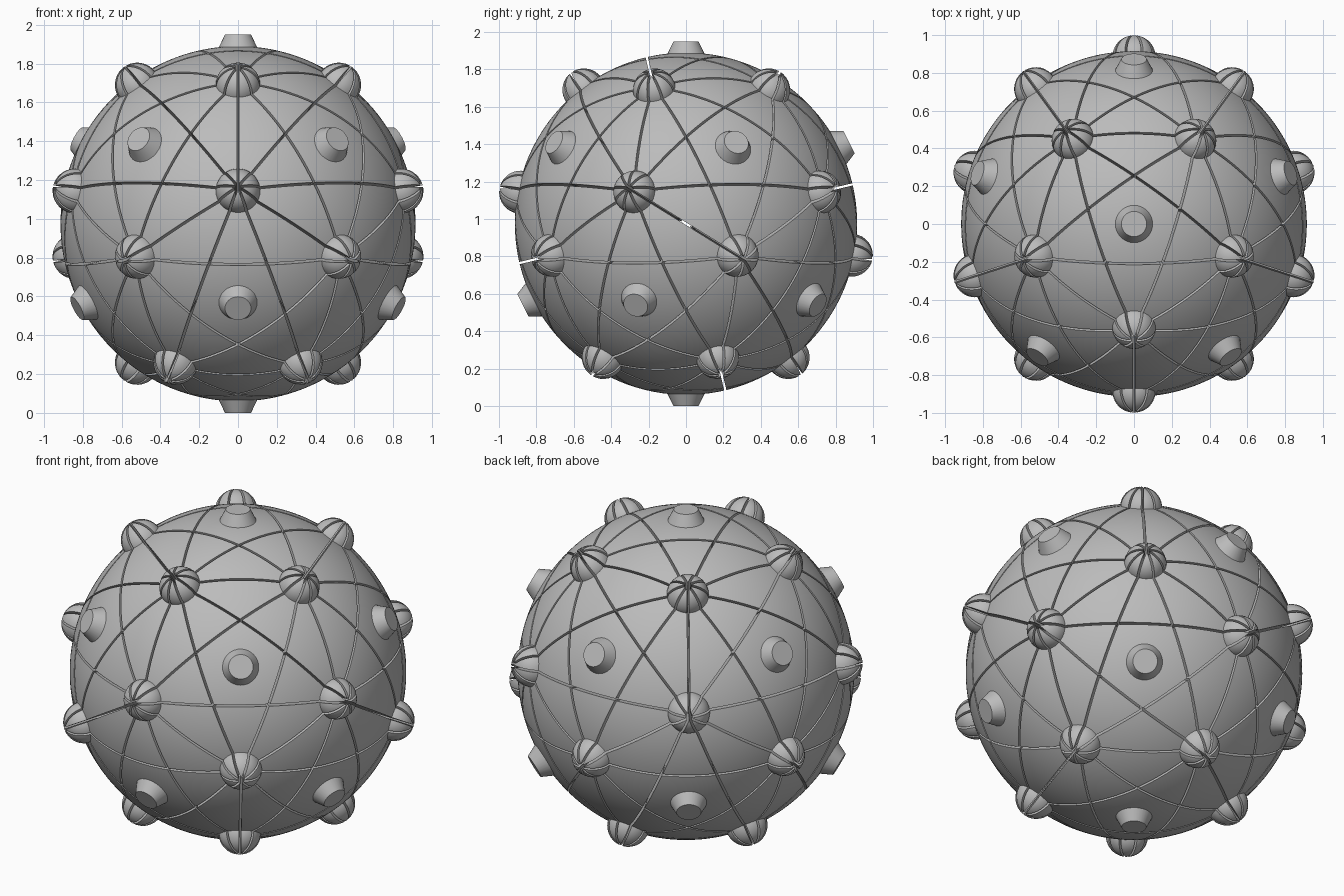
import bpy, bmesh, math
from mathutils import Vector, Matrix

if "Cube" in bpy.data.objects:
    bpy.data.objects.remove(bpy.data.objects["Cube"])

R = 0.915                 # ball radius
STUD_C, STUD_R = 0.90, 0.115   # round stud centre distance and radius
GAP = 0.012               # slot width between pieces
CZ = 0.975                # height of ball centre

grey = bpy.data.materials.new("grey")
grey.diffuse_color = (0.5, 0.5, 0.5, 1)
grey.use_nodes = True
grey.node_tree.nodes["Principled BSDF"].inputs["Base Color"].default_value = grey.diffuse_color

# corners of the top pentagon of a dodecahedron
POLAR = math.acos(0.7947)
V = [Vector((math.sin(POLAR) * math.cos(a), math.sin(POLAR) * math.sin(a), math.cos(POLAR)))
     for a in (math.radians(-90 + 72 * k) for k in range(5))]


def side(i, j, sign=1):
    """Plane normal through the centre and corners i, j; +1 keeps the pentagon centre side."""
    n = V[i % 5].cross(V[j % 5]).normalized()
    return n * sign if n.z > 0 else n * -sign


def clip(bm, normal, dist):
    """Keep the part beyond the plane and close the cut."""
    geom = bm.verts[:] + bm.edges[:] + bm.faces[:]
    bmesh.ops.bisect_plane(bm, geom=geom, dist=1e-6, plane_co=normal * dist,
                           plane_no=normal, clear_inner=True)
    rim = [e for e in bm.edges if e.is_boundary]
    if rim:
        bmesh.ops.holes_fill(bm, edges=rim, sides=0)


def make_mesh(name, planes, corners, cone=False):
    """Wedge of the ball between the planes, with its share of the studs."""
    mesh = bpy.data.meshes.new(name)
    out = bmesh.new()

    def add(bm):
        tmp = bpy.data.meshes.new("tmp")
        bm.to_mesh(tmp)
        bm.free()
        out.from_mesh(tmp)
        bpy.data.meshes.remove(tmp)

    # ball wedge
    bm = bmesh.new()
    bmesh.ops.create_icosphere(bm, subdivisions=6, radius=R)
    for n in planes:
        clip(bm, n, GAP / 2)
    add(bm)
    # slices of the round studs
    for c in corners:
        bm = bmesh.new()
        m = Matrix.Translation(V[c] * STUD_C) @ V[c].to_track_quat('Z', 'Y').to_matrix().to_4x4()
        bmesh.ops.create_uvsphere(bm, u_segments=36, v_segments=18, radius=STUD_R, matrix=m)
        clip(bm, V[c], 0.86)
        for n in planes:
            clip(bm, n, GAP / 2)
        add(bm)
    # flat-topped cone stud
    if cone:
        bm = bmesh.new()
        bmesh.ops.create_cone(bm, cap_ends=True, segments=32, radius1=0.113, radius2=0.067,
                              depth=0.095, matrix=Matrix.Translation((0, 0, 0.9275)))
        add(bm)
    bmesh.ops.recalc_face_normals(out, faces=out.faces[:])
    for f in out.faces:
        f.smooth = True
    out.to_mesh(mesh)
    out.free()
    mesh.set_sharp_from_angle(angle=math.radians(25))
    mesh.materials.append(grey)
    return mesh


# three piece shapes cut out by the pentagram lines
centre = make_mesh("centre_panel", [side(k, k + 2) for k in range(5)], [], cone=True)
tip = make_mesh("star_tip", [side(0, 2), side(0, 3), side(1, 4, -1)], [0])
edge = make_mesh("edge_panel", [side(0, 1), side(0, 2, -1), side(1, 4, -1)], [0, 1])


def place(name, mesh, m):
    ob = bpy.data.objects.new(name, mesh)
    bpy.context.collection.objects.link(ob)
    ob.matrix_world = Matrix.Translation((0, 0, CZ)) @ m


# twelve pentagons: top, its five neighbours, and the same turned upside down
upper = [Matrix.Identity(4)]
for k in range(5):
    upper.append(Matrix.Rotation(math.pi, 4, (V[k] + V[(k + 1) % 5]).normalized()))
flip = Matrix.Rotation(math.pi, 4, 'X')
for f, m in enumerate(upper + [flip @ u for u in upper]):
    place(f"centre_panel_{f}", centre, m)
    for k in range(5):
        turn = m @ Matrix.Rotation(math.radians(72 * k), 4, 'Z')
        place(f"star_tip_{f}_{k}", tip, turn)
        place(f"edge_panel_{f}_{k}", edge, turn)
